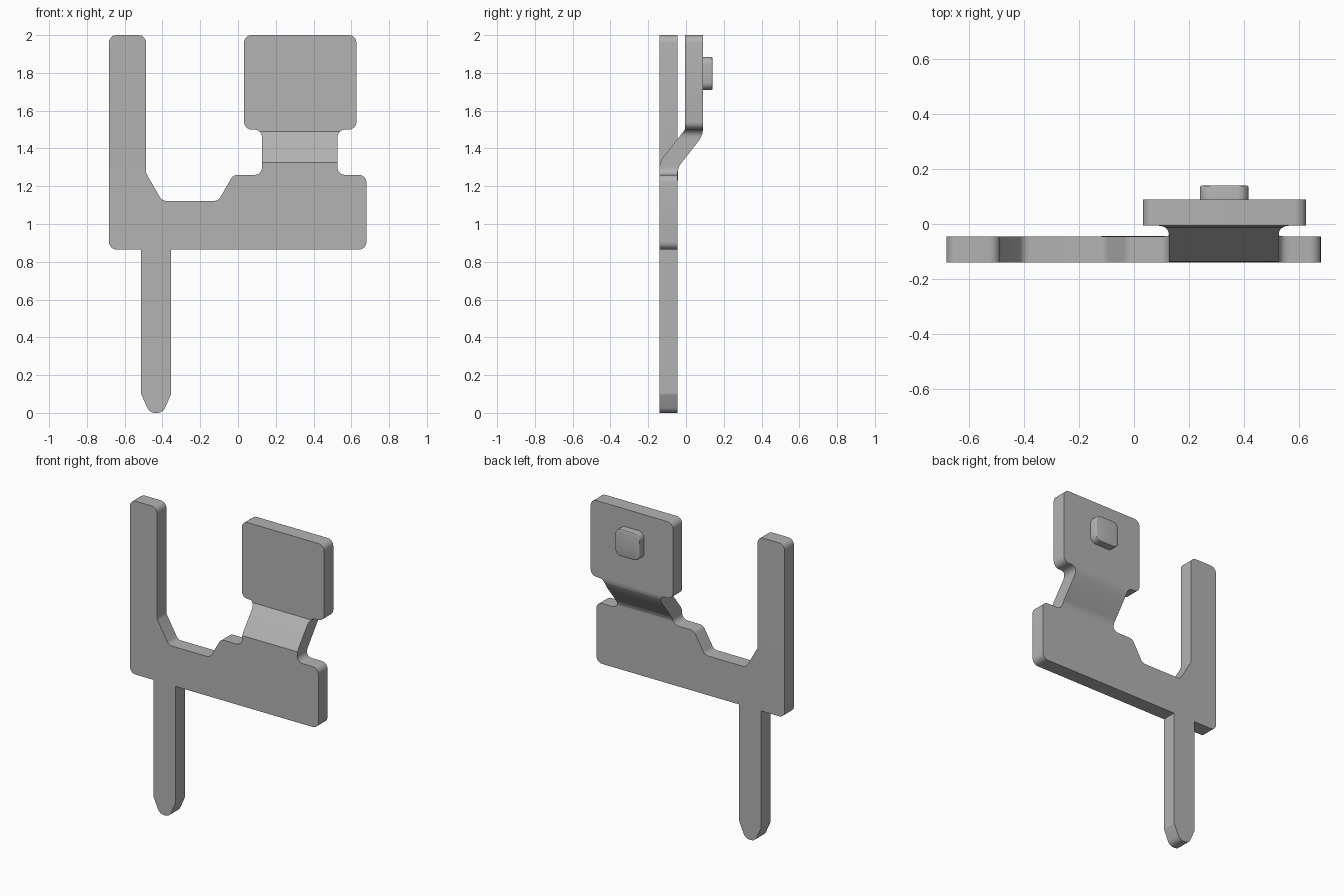
import bpy, bmesh, math
from mathutils import Vector

cube = bpy.data.objects.get("Cube")
if cube:
    bpy.data.objects.remove(cube, do_unlink=True)

metal = bpy.data.materials.new("plain grey metal")
metal.use_nodes = True
grey = (0.45, 0.45, 0.45, 1)
metal.diffuse_color = grey
metal.node_tree.nodes["Principled BSDF"].inputs["Base Color"].default_value = grey


def rounded(corners, steps=6):
    """Outline in x, z with every (x, z, radius) corner replaced by an arc."""
    out = []
    for i, (x, z, r) in enumerate(corners):
        p = Vector((x, z))
        if r == 0:
            out.append(p)
            continue
        a = (Vector(corners[i - 1][:2]) - p).normalized()
        b = (Vector(corners[(i + 1) % len(corners)][:2]) - p).normalized()
        half = a.angle(b) / 2
        centre = p + (a + b).normalized() * (r / math.sin(half))
        start = p + a * (r / math.tan(half)) - centre
        end = p + b * (r / math.tan(half)) - centre
        turn = start.angle(end)
        for k in range(steps + 1):
            t = k / steps
            out.append(centre + (start * math.sin((1 - t) * turn)
                                 + end * math.sin(t * turn)) / math.sin(turn))
    return out


def follow(profile, z):
    """Depth y on a bend profile of (z, y) points."""
    if z <= profile[0][0]:
        return profile[0][1]
    for (z0, y0), (z1, y1) in zip(profile, profile[1:]):
        if z <= z1:
            return y0 + (y1 - y0) * (z - z0) / (z1 - z0)
    return profile[-1][1]


def sheet(name, corners, front, back, rim=0):
    """Cut a sheet to an outline and press it to its front and back profiles."""
    bm = bmesh.new()
    bm.faces.new([bm.verts.new((p.x, 0, p.y)) for p in rounded(corners)])
    for z in sorted({p[0] for p in front + back}):
        bmesh.ops.bisect_plane(bm, geom=bm.verts[:] + bm.edges[:] + bm.faces[:],
                               plane_co=(0, 0, z), plane_no=(0, 0, 1), dist=1e-5)
    front_verts = bm.verts[:]
    res = bmesh.ops.extrude_face_region(bm, geom=bm.faces[:], use_keep_orig=True)
    back_verts = [g for g in res["geom"] if isinstance(g, bmesh.types.BMVert)]
    for verts, profile in ((front_verts, front), (back_verts, back)):
        for v in verts:
            v.co.y = follow(profile, v.co.z)
    # merge flat pieces left over from the bend cuts
    bmesh.ops.dissolve_limit(bm, angle_limit=0.005, verts=bm.verts[:], edges=bm.edges[:])
    bmesh.ops.recalc_face_normals(bm, faces=bm.faces[:])
    if rim:
        y = back[0][1]
        edges = [e for e in bm.edges if all(abs(v.co.y - y) < 1e-5 for v in e.verts)]
        bmesh.ops.bevel(bm, geom=edges, offset=rim, segments=3, profile=0.5,
                        affect='EDGES')
    mesh = bpy.data.meshes.new(name)
    bm.to_mesh(mesh)
    bm.free()
    mesh.materials.append(metal)
    ob = bpy.data.objects.new(name, mesh)
    bpy.context.collection.objects.link(ob)
    bpy.ops.object.select_all(action='DESELECT')
    ob.select_set(True)
    bpy.context.view_layer.objects.active = ob
    bpy.ops.object.shade_smooth_by_angle(angle=math.radians(30))
    return ob


# Stamped plate: pin, arm, bar, neck and tab in one outline
R = 0.04
plate = [
    (-0.683, 0.865, R), (-0.513, 0.865, 0),
    (-0.513, 0.10, 0.03), (-0.468, 0, 0.045), (-0.398, 0, 0.045), (-0.354, 0.10, 0.03),
    (-0.354, 0.865, 0), (0.68, 0.865, R),
    (0.68, 1.26, R), (0.527, 1.26, R), (0.527, 1.5, R), (0.627, 1.5, R),
    (0.627, 2, R), (0.032, 2, R), (0.032, 1.5, R), (0.127, 1.5, R), (0.127, 1.26, R),
    (-0.025, 1.26, R), (-0.105, 1.122, R), (-0.402, 1.122, R),
    (-0.487, 1.27, R), (-0.487, 2, R), (-0.683, 2, R),
]
# The tab is joggled backwards; the arm stays in the plane of the bar
bend_front = [(1.295, -0.141), (1.325, -0.137), (1.35, -0.123), (1.49, -0.013), (1.5, -0.006)]
bend_back = [(1.265, -0.045), (1.285, -0.043), (1.31, -0.034), (1.44, 0.067),
             (1.46, 0.079), (1.48, 0.087), (1.5, 0.09)]
terminal = sheet("bent_terminal_plate", plate, bend_front, bend_back)
for v in terminal.data.vertices:
    if v.co.x < -0.3 and v.co.z > 1.2:
        v.co.y = -0.141 if v.co.y < follow(bend_front, v.co.z) + 0.02 else -0.045

# Raised contact on the back of the tab
sheet("contact_button",
      [(0.24, 1.71, R), (0.417, 1.71, R), (0.417, 1.885, R), (0.24, 1.885, R)],
      [(1.7, 0.088), (1.9, 0.088)], [(1.7, 0.141), (1.9, 0.141)], rim=0.008)
